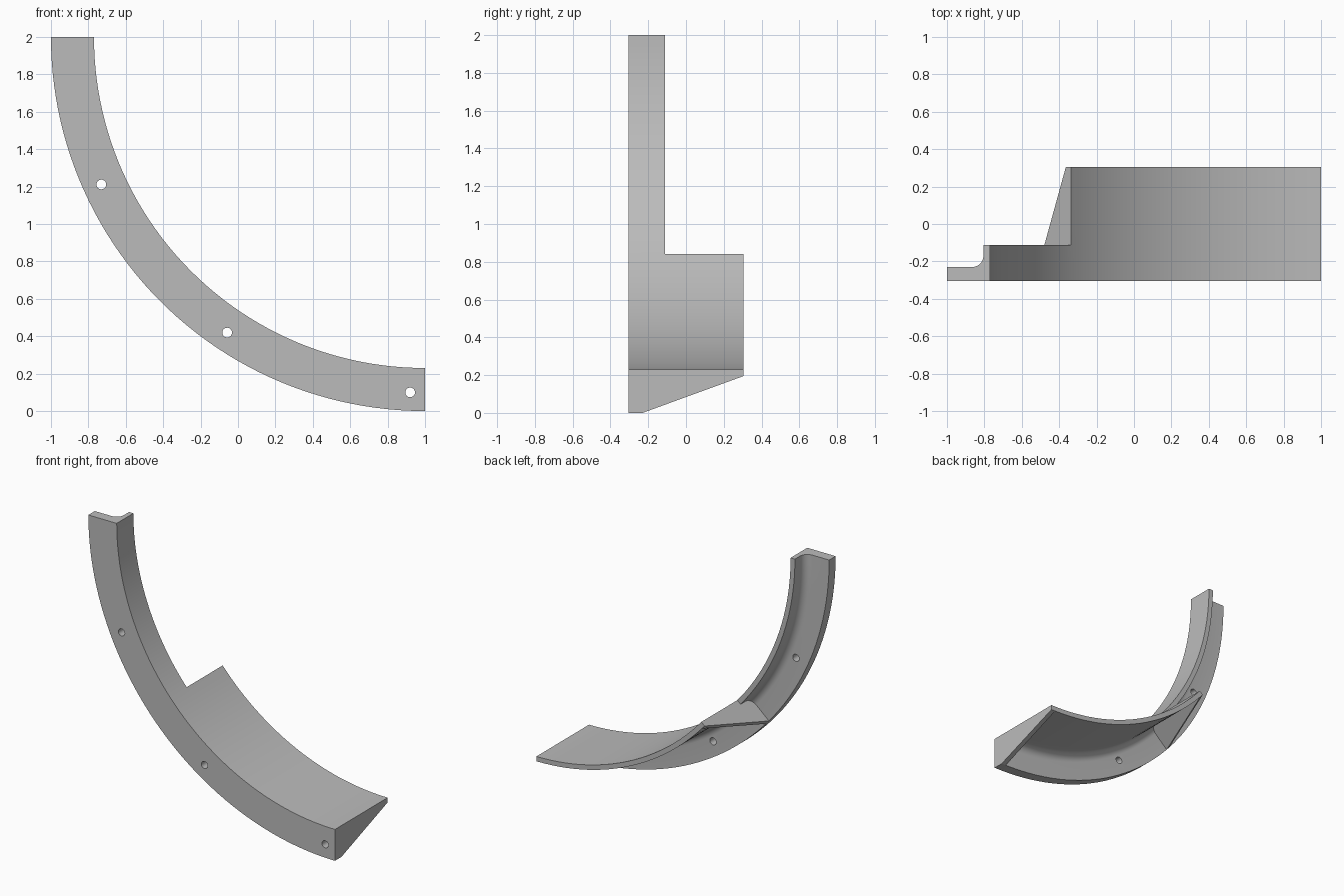
import bpy
import bmesh
from math import sin, cos, pi, radians
from mathutils import Vector

cube = bpy.data.objects.get("Cube")
if cube:
    bpy.data.objects.remove(cube, do_unlink=True)

FRONT, FLANGE, LIP, BACK = -0.305, -0.23, -0.112, 0.305
INNER, WALL, OUTER = 1.77, 1.805, 2.0
DECK_END = radians(49.1)
RIB = radians(1.05)
FILLET = 0.06

grey = bpy.data.materials.new("plain grey")
grey.use_nodes = True
colour = (0.5, 0.5, 0.5, 1)
grey.diffuse_color = colour
grey.node_tree.nodes["Principled BSDF"].inputs["Base Color"].default_value = colour


def place(r, y, a):
    """Point on the quarter ring, with the angle measured from straight down."""
    return Vector((1 - r * sin(a), y, 2 - r * cos(a)))


def make_object(name, bm):
    bmesh.ops.recalc_face_normals(bm, faces=bm.faces)
    mesh = bpy.data.meshes.new(name)
    bm.to_mesh(mesh)
    bm.free()
    mesh.materials.append(grey)
    obj = bpy.data.objects.new(name, mesh)
    bpy.context.collection.objects.link(obj)
    return obj


def sweep(profile, angles):
    """Sweep a closed radius/depth profile; returns the mesh and its side faces by step."""
    bm = bmesh.new()
    rings = [[bm.verts.new(place(r, y, a)) for r, y in profile] for a in angles]
    n = len(profile)
    sides = []
    for p, q in zip(rings, rings[1:]):
        sides.append([bm.faces.new((p[i], p[(i + 1) % n], q[(i + 1) % n], q[i]))
                      for i in range(n)])
    bm.faces.new(rings[0])
    bm.faces.new(rings[-1])
    return bm, sides


def combine(body, tool, operation):
    mod = body.modifiers.new("combine", 'BOOLEAN')
    mod.object = tool
    mod.operation = operation
    mod.solver = 'EXACT'
    bpy.context.view_layer.objects.active = body
    bpy.ops.object.modifier_apply(modifier=mod.name)
    bpy.data.objects.remove(tool, do_unlink=True)


# Curved angle bracket: front flange, inner wall and the fillet between them
fillet = [(WALL + FILLET * (1 - sin(t)), FLANGE + FILLET * (1 - cos(t)))
          for t in [i * pi / 16 for i in range(9)]]
profile = [(WALL, LIP), (INNER, LIP), (INNER, FRONT), (OUTER, FRONT), (OUTER, FLANGE)] + fillet
steps = 26
angles = [DECK_END * i / steps for i in range(steps)]
angles += [DECK_END + (pi / 2 - DECK_END) * i / 22 for i in range(23)]
bm, sides = sweep(profile, angles)

# Wide deck: the lower part of the wall drawn out to the back
lip_faces = [step[0] for step in sides[:steps]]
drawn = bmesh.ops.extrude_face_region(bm, geom=lip_faces)
bmesh.ops.translate(bm, vec=(0, BACK - LIP, 0),
                    verts=[v for v in drawn["geom"] if isinstance(v, bmesh.types.BMVert)])
bmesh.ops.delete(bm, geom=[f for f in lip_faces if f.is_valid], context='FACES_ONLY')
body = make_object("curved_bracket", bm)

# Triangular ribs closing both ends of the deck
rib_profile = [(1.79, -0.28), (1.96, -0.28), (OUTER, FLANGE), (WALL, BACK), (1.79, 0.28)]
for start in (0, DECK_END - RIB):
    rib_mesh, _ = sweep(rib_profile, [start, start + RIB])
    combine(body, make_object("end_rib", rib_mesh), 'UNION')

# Screw holes through the flange
for degrees in (2.4, 33.8, 65.5):
    centre = place(1.902, FRONT, radians(degrees))
    bpy.ops.mesh.primitive_cylinder_add(vertices=24, radius=0.026, depth=0.3,
                                        location=centre, rotation=(pi / 2, 0, 0))
    cutter = bpy.context.object
    cutter.name = "hole_cutter"
    cutter.hide_render = True
    cutter.data.materials.append(grey)
    combine(body, cutter, 'DIFFERENCE')

bpy.ops.object.select_all(action='DESELECT')
body.select_set(True)
bpy.context.view_layer.objects.active = body
bpy.ops.object.shade_smooth_by_angle(angle=radians(30))
